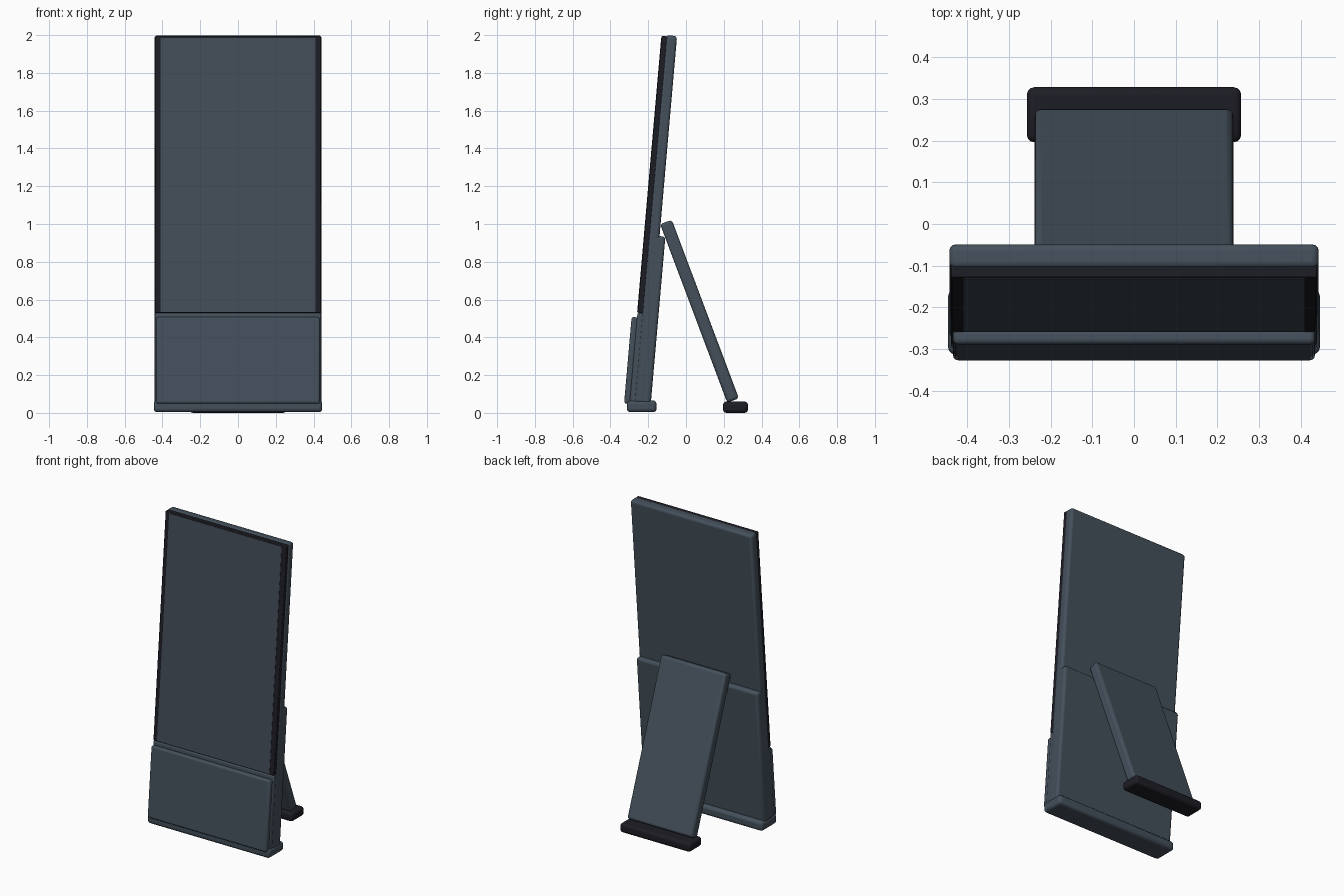
import bpy
from math import radians
from mathutils import Matrix, Vector

cube = bpy.data.objects.get("Cube")
if cube:
    bpy.data.objects.remove(cube, do_unlink=True)


def material(name, rgb):
    mat = bpy.data.materials.new(name)
    mat.use_nodes = True
    mat.diffuse_color = (*rgb, 1)
    mat.node_tree.nodes["Principled BSDF"].inputs["Base Color"].default_value = (*rgb, 1)
    return mat


STEEL = material("slate steel", (0.058, 0.08, 0.105))
GLASS = material("screen glass", (0.055, 0.073, 0.098))
BLACK = material("soft black", (0.012, 0.012, 0.018))
LEAN = Matrix.Rotation(radians(-5), 4, "X")


def block(name, half_width, y_range, z_range, mat, bevel=0.0, frame=Matrix()):
    """Rounded box, symmetric in x, placed in the given frame."""
    (y0, y1), (z0, z1) = y_range, z_range
    centre = Vector((0, (y0 + y1) / 2, (z0 + z1) / 2))
    bpy.ops.mesh.primitive_cube_add(size=1)
    obj = bpy.context.object
    obj.name = name
    obj.data.transform(Matrix.Diagonal((2 * half_width, y1 - y0, z1 - z0, 1)))
    obj.matrix_world = frame @ Matrix.Translation(centre)
    obj.data.materials.append(mat)
    if bevel:
        mod = obj.modifiers.new("rounded edges", "BEVEL")
        mod.width = bevel
        mod.segments = 3
        bpy.ops.object.shade_smooth_by_angle(angle=radians(40))
    return obj


# Leaning display: rear shell, dark bezel and screen
block("display_shell", 0.443, (-0.28, -0.221), (0.03, 1.983), STEEL, 0.016, LEAN)
block("screen_bezel", 0.439, (-0.302, -0.27), (0.506, 1.977), BLACK, 0.005, LEAN)
block("screen", 0.41, (-0.304, -0.298), (0.51, 1.966), GLASS, 0, LEAN)

# Lower housing with its front cover
block("lower_body", 0.439, (-0.302, -0.22), (0.03, 0.505), STEEL, 0.008, LEAN)
block("rear_housing", 0.443, (-0.25, -0.19), (0.03, 0.92), STEEL, 0.016, LEAN)
block("front_cover", 0.434, (-0.331, -0.295), (0.021, 0.481), STEEL, 0.012, LEAN)
block("base_bar", 0.446, (-0.313, -0.156), (0.004, 0.066), STEEL, 0.018)

# Rear prop leg and its foot
leg_frame = Matrix.Translation((0, 0.0715, 0.538)) @ Matrix.Rotation(radians(20.6), 4, "X")
block("prop_leg", 0.238, (-0.033, 0.033), (-0.505, 0.505), STEEL, 0.016, leg_frame)
block("prop_foot", 0.257, (0.196, 0.328), (0, 0.06), BLACK, 0.018)
